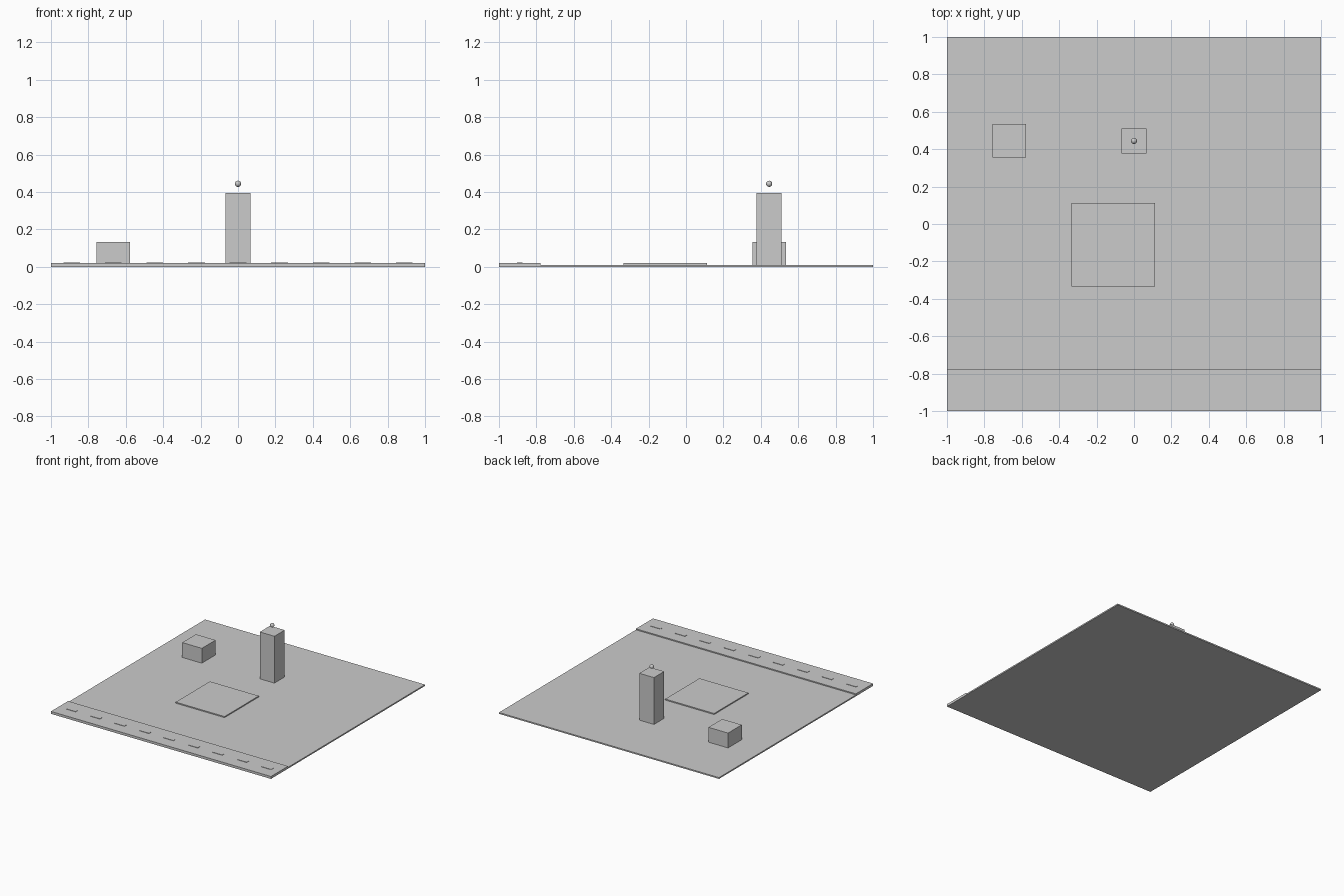
import bpy

if "Cube" in bpy.data.objects:
    bpy.data.objects.remove(bpy.data.objects["Cube"])

CELL = 2 / 9      # the board is a 9 x 9 grid
GROUND = 0.011    # top of the ground slab
RAISED = 0.02     # top of path and platform


def box(name, x, y, z0, z1, sx, sy):
    """Box centred on x, y and spanning z0 to z1."""
    bpy.ops.mesh.primitive_cube_add(size=1, location=(x, y, (z0 + z1) / 2))
    ob = bpy.context.object
    ob.name = name
    ob.scale = (sx, sy, z1 - z0)
    bpy.ops.object.transform_apply(location=False, rotation=False, scale=True)
    return ob


# ground and front path
box("ground_slab", 0, 0, 0, GROUND, 2, 2)
box("path_strip", 0, -4 * CELL, GROUND, RAISED, 2, CELL)

# dashes along the path, one per cell
for i in range(-4, 5):
    box("path_dash", i * CELL, -4 * CELL, RAISED, RAISED + 0.003, 0.089, 0.027)

# platform, low block and tower
box("platform", -CELL / 2, -CELL / 2, GROUND, RAISED, 2 * CELL, 2 * CELL)
box("low_block", -3 * CELL, 2 * CELL, GROUND, 0.133, 0.178, 0.178)
box("tower", 0, 2 * CELL, GROUND, 0.396, 0.133, 0.133)

# ball floating above the tower
bpy.ops.mesh.primitive_uv_sphere_add(segments=16, ring_count=10, radius=0.0165,
                                     location=(0, 2 * CELL, 0.444))
bpy.context.object.name = "floating_ball"
bpy.ops.object.shade_smooth()
